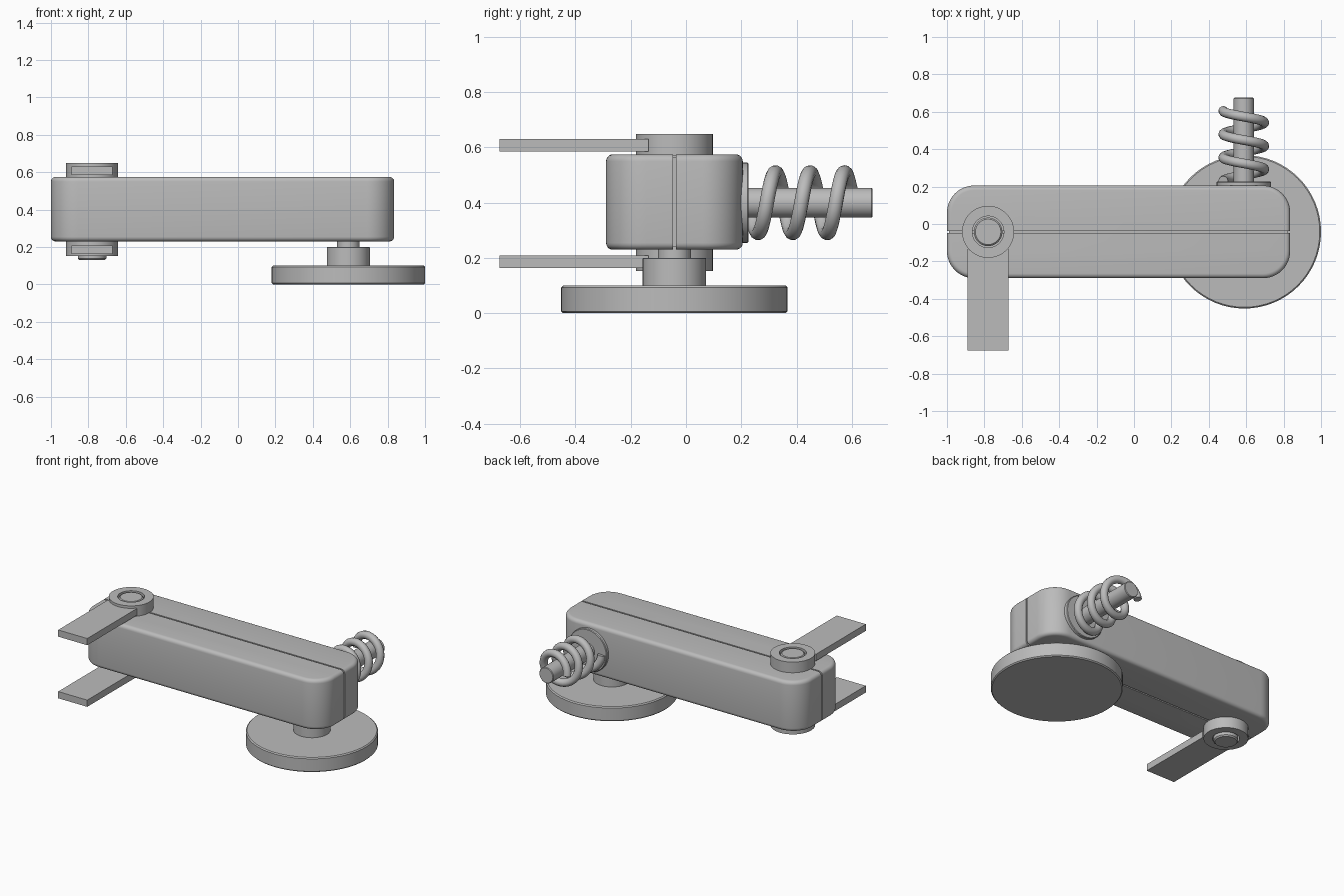
import bpy, bmesh, math
from mathutils import Matrix, Vector

if "Cube" in bpy.data.objects:
    bpy.data.objects.remove(bpy.data.objects["Cube"], do_unlink=True)

grey = bpy.data.materials.new("plain grey")
grey.use_nodes = True
COLOUR = (0.5, 0.5, 0.5, 1)
grey.diffuse_color = COLOUR
grey.node_tree.nodes["Principled BSDF"].inputs["Base Color"].default_value = COLOUR

SEAM_Y = -0.042
PIVOT = (-0.78, SEAM_Y)
WHEEL = (0.59, SEAM_Y)


def finish(bm, name, matrix=Matrix()):
    bmesh.ops.recalc_face_normals(bm, faces=bm.faces[:])
    mesh = bpy.data.meshes.new(name)
    bm.to_mesh(mesh)
    bm.free()
    mesh.transform(matrix)
    mesh.materials.append(grey)
    obj = bpy.data.objects.new(name, mesh)
    bpy.context.collection.objects.link(obj)
    bpy.ops.object.select_all(action='DESELECT')
    bpy.context.view_layer.objects.active = obj
    obj.select_set(True)
    bpy.ops.object.shade_smooth_by_angle(angle=math.radians(35))
    return obj


def lathe(name, profile, matrix, closed=False):
    """Turn a (radius, height) profile about the z axis."""
    bm = bmesh.new()
    verts = [bm.verts.new((r, 0, z)) for r, z in profile]
    pairs = list(zip(verts, verts[1:]))
    if closed:
        pairs.append((verts[-1], verts[0]))
    edges = [bm.edges.new(p) for p in pairs]
    bmesh.ops.spin(bm, geom=verts + edges, cent=(0, 0, 0), axis=(0, 0, 1),
                   angle=math.tau, steps=64, use_duplicate=False)
    bmesh.ops.remove_doubles(bm, verts=bm.verts[:], dist=0.0001)
    return finish(bm, name, matrix)


def disc(name, radius, low, high, matrix, bevel=0.006):
    return lathe(name, [(0, low), (radius - bevel, low), (radius, low + bevel),
                        (radius, high - bevel), (radius - bevel, high), (0, high)], matrix)


def box(name, low, high):
    low, high = Vector(low), Vector(high)
    bm = bmesh.new()
    bmesh.ops.create_cube(bm, size=1)
    size = high - low
    return finish(bm, name, Matrix.Translation((low + high) / 2) @ Matrix.Diagonal((*size, 1)))


def housing_half(name, side):
    """Rounded block, softened rims, cut off just short of the seam."""
    bm = bmesh.new()
    bmesh.ops.create_cube(bm, size=1)
    bmesh.ops.scale(bm, vec=(1.835, 0.495, 0.345), verts=bm.verts[:])
    bmesh.ops.translate(bm, vec=(-0.0825, SEAM_Y, 0.4025), verts=bm.verts[:])
    upright = [e for e in bm.edges if abs(e.verts[0].co.z - e.verts[1].co.z) > 0.1]
    bmesh.ops.bevel(bm, geom=upright, offset=0.145, segments=12, profile=0.5, affect='EDGES')
    rims = [e for e in bm.edges if abs(e.verts[0].co.z - e.verts[1].co.z) < 0.001]
    bmesh.ops.bevel(bm, geom=rims, offset=0.025, segments=5, profile=0.5, affect='EDGES')
    cut = bmesh.ops.bisect_plane(bm, geom=bm.verts[:] + bm.edges[:] + bm.faces[:],
                                 plane_co=(0, SEAM_Y + side * 0.005, 0),
                                 plane_no=(0, side, 0), clear_inner=True)
    rim = [g for g in cut["geom_cut"] if isinstance(g, bmesh.types.BMEdge)]
    bmesh.ops.holes_fill(bm, edges=rim, sides=0)
    return finish(bm, name)


# Split housing with a recessed core showing in the seam
housing_half("housing_front", -1)
housing_half("housing_back", 1)
box("housing_core", (-0.988, SEAM_Y - 0.02, 0.242), (0.823, SEAM_Y + 0.02, 0.563))

# Wheel, collar and shaft under the right-hand end
at_wheel = Matrix.Translation((*WHEEL, 0))
disc("base_disc", 0.41, 0, 0.1, at_wheel, 0.007)
disc("base_collar", 0.115, 0.09, 0.2, at_wheel, 0.002)
disc("base_shaft", 0.06, 0.19, 0.25, at_wheel, 0.002)

# Pivot pin with a ring and a flat arm above and below
at_pivot = Matrix.Translation((*PIVOT, 0))
disc("pivot_pin", 0.076, 0.13, 0.645, at_pivot, 0.008)
for place, low, arm_low in (("upper", 0.57, 0.585), ("lower", 0.153, 0.163)):
    high = low + 0.078
    lathe(place + "_ring", [(0.084, low), (0.139, low), (0.139, high), (0.084, high)],
          at_pivot, closed=True)
    box(place + "_arm", (-0.89, -0.675, arm_low), (-0.67, -0.135, arm_low + 0.046))

# Rod and washer at the back
at_spring = Matrix.Translation((0.587, 0, 0.4)) @ Matrix.Rotation(-math.pi / 2, 4, 'X')
disc("spring_rod", 0.054, 0.18, 0.675, at_spring, 0.004)
disc("spring_washer", 0.145, 0.19, 0.227, at_spring, 0.004)

# Coil spring around the rod
curve = bpy.data.curves.new("coil_spring", 'CURVE')
curve.dimensions = '3D'
curve.bevel_depth = 0.026
curve.bevel_resolution = 4
curve.use_fill_caps = True
TURNS, STEPS = 3, 32
spline = curve.splines.new('POLY')
spline.points.add(TURNS * STEPS)
for i, point in enumerate(spline.points):
    a = math.tau * i / STEPS
    point.co = (0.587 - 0.11 * math.cos(a), 0.23 + 0.125 * i / STEPS,
                0.4 - 0.11 * math.sin(a), 1)
spline.use_smooth = True
curve.materials.append(grey)
bpy.context.collection.objects.link(bpy.data.objects.new("coil_spring", curve))
